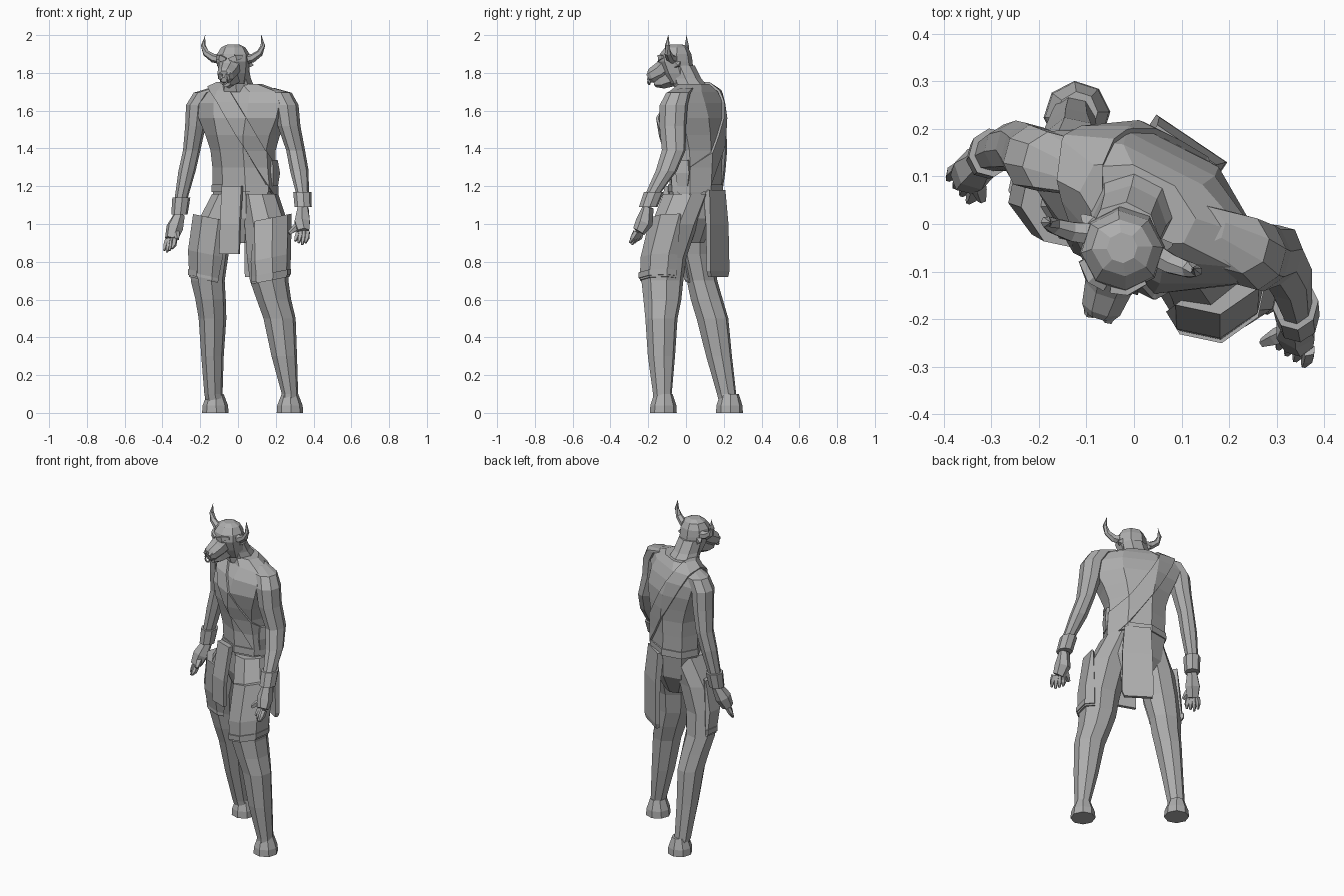
import bpy, bmesh
from math import sin, cos, pi, radians
from mathutils import Vector, Matrix

CM = 0.01  # all measurements below are in hundredths of a unit
BODY_YAW = -27

if "Cube" in bpy.data.objects:
    bpy.data.objects.remove(bpy.data.objects["Cube"])

clay = bpy.data.materials.new("clay_grey")
clay.use_nodes = True
clay.diffuse_color = (0.42, 0.42, 0.42, 1)
clay.node_tree.nodes["Principled BSDF"].inputs["Base Color"].default_value = clay.diffuse_color


def skin(name, loops):
    """Bridge point loops with quads, cap both ends, make a flat shaded object."""
    bm = bmesh.new()
    rows = [[bm.verts.new(Vector(p) * CM) for p in loop] for loop in loops]
    n = len(rows[0])
    for a, b in zip(rows, rows[1:]):
        for i in range(n):
            j = (i + 1) % n
            bm.faces.new((a[i], a[j], b[j], b[i]))
    bm.faces.new(rows[0])
    bm.faces.new(rows[-1])
    bmesh.ops.recalc_face_normals(bm, faces=bm.faces)
    mesh = bpy.data.meshes.new(name)
    bm.to_mesh(mesh)
    bm.free()
    mesh.materials.append(clay)
    obj = bpy.data.objects.new(name, mesh)
    bpy.context.collection.objects.link(obj)
    return obj


def cut(obj, point, outward, fill=False):
    """Remove everything beyond a plane."""
    bm = bmesh.new()
    bm.from_mesh(obj.data)
    bmesh.ops.bisect_plane(bm, geom=bm.verts[:] + bm.edges[:] + bm.faces[:],
                           plane_co=point * CM, plane_no=outward, clear_outer=True)
    if fill:
        bmesh.ops.holes_fill(bm, edges=bm.edges)
        bmesh.ops.recalc_face_normals(bm, faces=bm.faces)
    bm.to_mesh(obj.data)
    bm.free()


def polygon(rx, ry, n):
    """Polygon with flat sides facing the axes."""
    k = 1 / cos(pi / n)
    turns = [(i + 0.5) * 2 * pi / n for i in range(n)]
    return [Vector((rx * k * cos(t), ry * k * sin(t), 0)) for t in turns]


def loft(name, rings, yaw=BODY_YAW, n=8, grow=0, slope=0):
    """Stack level rings (x, y, z, half width, half depth)."""
    turn = Matrix.Rotation(radians(yaw), 3, "Z")
    loops = []
    for x, y, z, rx, ry in rings:
        loop = []
        for p in polygon(rx + grow, ry + grow, n):
            q = turn @ p
            loop.append((x + q.x, y + q.y, z + slope * q.x))
        loops.append(loop)
    return skin(name, loops)


def tube(name, path, n=6):
    """Sweep a tapering polygon along (point, radius) pairs."""
    pts = [Vector(p) for p, r in path]
    loops = []
    for i, (p, r) in enumerate(path):
        along = pts[min(i + 1, len(pts) - 1)] - pts[max(i - 1, 0)]
        q = along.to_track_quat("Z", "Y")
        loops.append([pts[i] + q @ v for v in polygon(r, r, n)])
    return skin(name, loops)


def frame(x, y, yaw):
    """Return a function from local to world coordinates."""
    m = Matrix.Translation((x, y, 0)) @ Matrix.Rotation(radians(yaw), 4, "Z")
    return lambda a, b, c: m @ Vector((a, b, c))


# Torso with broad chest, sloping shoulders and tapered waist
TORSO = [
    (4, 3, 90, 6, 6), (4, 4, 103, 15, 11.5), (3.5, 5, 117, 16.3, 12),
    (3, 5, 130, 16, 12.3), (2.7, 4.3, 139, 16.5, 13.5), (2.5, 3.5, 147, 19, 14.7),
    (2.5, 3, 156, 23, 15), (2, 3.5, 164, 25, 12.7), (2, 4.5, 170, 22.5, 9),
    (1, 4, 174, 12, 7)]
loft("torso", TORSO)
loft("neck", [(0, 4, 170, 9, 9), (-1, 0.5, 177, 7.3, 7), (-2, -2.5, 184, 7, 6.5)])
loft("belt", [(3.5, 5, 117, 17, 12.8), (3.5, 5, 121, 16.8, 12.8)])

# Shoulder strap, cut as a slanted slice of the torso
strap = loft("chest_strap", TORSO)
body = frame(2.5, 4, BODY_YAW)
slant = (body(0.76, 0.4, 0.51) - body(0, 0, 0)).normalized()
for side in (-1, 1):
    cut(strap, body(11, -15, 145.5) + slant * side * 4.5, slant * side)
shell = strap.modifiers.new("thickness", "SOLIDIFY")
shell.thickness = 0.012
shell.offset = 1
loft("hip_pouch", [(18, -1, 120, 2, 3), (18.5, -1, 127, 2.2, 4), (18, -1, 134, 1.8, 3)], n=4)

# Loincloth flaps
loft("front_flap", [(-4.5, -12, 84, 5.5, 1), (-4, -12, 100, 5.5, 1.2),
                    (-3, -8, 120, 5.5, 1.5)], yaw=-20, n=4)
loft("back_flap", [(11, 17, 72, 8, 1), (11.5, 17, 75, 9, 1.2),
                   (11.5, 16.5, 100, 8.5, 1.5), (10, 15, 118, 7.5, 2)], yaw=-34, n=4)

# Legs with half wrapped thigh guards, and hooves
LEGS = {
    "left": [(11.5, 0, 116, 9, 11.5), (15, -6, 100, 10.8, 11.5), (16, -11.5, 82, 10.5, 11),
             (16.5, -12.5, 70, 9.5, 10.5), (19, -12.5, 60, 8.5, 9.5),
             (22, -13, 50, 8, 8), (24.5, -13, 30, 6.3, 6.8),
             (27.5, -12.5, 10, 4, 4.7), (27.5, -12, 5, 4.5, 5)],
    "right": [(-4.5, 6, 116, 8.5, 10), (-11.5, 5.5, 100, 9.8, 9.5), (-15.3, 6, 84, 9.8, 8.5),
              (-16, 8.5, 70, 8.5, 7.5), (-14.5, 11, 60, 7.5, 8),
              (-13.5, 14, 50, 6.8, 8), (-13.5, 17.5, 30, 5.5, 6.5),
              (-13, 21.5, 10, 4.5, 4.8), (-12, 23, 5, 4.5, 5)],
}
GUARD_BACK = {"left": (-0.6, 0.8, 0), "right": (0.7, 0.7, 0)}
for name, rings in LEGS.items():
    side = 1 if name == "left" else -1
    loft(name + "_leg", rings, yaw=-12)
    x, y, z, rx, ry = rings[1]
    plates = [(x + side, y, z + 3, rx, ry), *rings[2:4]]
    x, y, z, rx, ry = rings[3]
    hem = [(x, y, z + 1, rx, ry), (x, y, z + 4, rx, ry)]
    for part, shape, grow in (("_thigh_guard", plates, 0.8), ("_thigh_band", hem, 1.4)):
        guard = loft(name + part, shape, yaw=-12, grow=grow, slope=side * 0.2)
        cut(guard, Vector(rings[2][:3]), Vector(GUARD_BACK[name]), fill=True)
    x, y = rings[-1][:2]
    loft(name + "_hoof", [(x, y, 0, 6.5, 6.6), (x, y, 4, 6.2, 6.4), (x, y, 10, 4, 4.6)], yaw=-18)

# Arms and wrist cuffs
ARMS = {
    "left": [(14, 0, 172, 5, 4), (22, -4, 169.5, 6, 6), (25.5, -6.5, 163, 6, 7),
             (27, -7, 152, 5.5, 6.7), (30.5, -6.5, 139, 4.5, 6), (32.5, -10.5, 128, 4.5, 5.3),
             (34, -17, 117, 3.2, 3.8), (34.5, -20, 109, 3, 3.4)],
    "right": [(-10, 10, 172, 5, 4), (-17.5, 13, 169.5, 5.5, 6), (-21.5, 14, 163, 5.5, 6.5),
              (-22.5, 15, 152, 5, 6), (-24.5, 16.5, 139, 4.2, 5), (-27, 16, 128, 4.2, 4.6),
              (-30, 15, 114, 3.2, 3.6), (-31, 14, 105, 2.8, 3)],
}
# Palm, finger root and tip, finger spread, thumb tip
HANDS = {
    "left": [(34, -22, 101), (34.5, -25, 96), (33, -28, 89), (-1.8, 1.2), (27, -25, 95)],
    "right": [(-33.5, 11.5, 98), (-35.3, 9.5, 92), (-37, 7, 85), (1.4, -1.6), (-32, 5, 92)],
}
for name, rings in ARMS.items():
    loft(name + "_arm", rings, yaw=-15)
    loft(name + "_cuff", rings[-2:], yaw=-15, grow=1.2)
    wrist = Vector(rings[-1][:3])
    palm, root, tip, spread, thumb = HANDS[name]
    palm, root, tip, thumb = map(Vector, (palm, root, tip, thumb))
    tube(name + "_palm", [(wrist, 2.6), (palm, 4), (root, 3)])
    for i in range(4):
        shift = Vector((*spread, 0)) * (i - 1.5)
        bend = root.lerp(tip, 0.45) + shift
        tube(name + "_finger", [(root + shift * 0.8, 1.3), (bend, 1.2),
                                (tip + shift + Vector((0, 0, abs(i - 1))), 0.5)], n=5)
    tube(name + "_thumb", [(palm, 1.8), (palm.lerp(thumb, 0.6), 1.5), (thumb, 0.8)], n=5)

# Skull, muzzle and jaw
HEAD_YAW = -18
loft("skull", [(-1.5, -2, 174, 5.5, 6), (-2, -4, 180, 7.2, 7.5), (-2.5, -5.5, 186, 8.3, 8.3),
               (-2.5, -5.5, 190, 8, 7.7), (-2.5, -5, 193.5, 6, 5.5), (-2.5, -5, 195, 3, 3)],
     yaw=HEAD_YAW)
head = frame(-2.7, -5, HEAD_YAW)
tube("muzzle", [(head(0, -3, 185), 6), (head(0, -8, 181), 5),
                (head(0, -13, 178.5), 4.2), (head(0, -15, 178), 3)], n=8)
tube("lower_jaw", [(head(0, -2, 178), 4.5), (head(0, -8, 175.5), 3.4),
                   (head(0, -12, 175), 2.2)])
ring = [head(2 * sin(t), -15.3, 176 - 2 * cos(t)) for t in [i * pi / 5 for i in range(10)]]
tube("nose_ring", [(p, 0.35) for p in ring + ring[:1]], n=4)

# Mirrored horns, ears, brows and nostrils
HORN = [(6, 1, 187, 2.3), (11, 0, 187.8, 2), (15, 0, 190.5, 1.6),
        (16.6, 0.3, 194.5, 1.1), (15.6, 0.5, 200, 0.15)]
for side, name in ((1, "left"), (-1, "right")):
    tube(name + "_horn", [(head(side * x, y, z), r) for x, y, z, r in HORN])
    tube(name + "_ear", [(head(side * 6, 2, 184.5), 1.2), (head(side * 8, 3, 184.5), 1.6),
                         (head(side * 10, 4, 184), 0.3)], n=4)
    tube(name + "_brow", [(head(side, -8.3, 186.5), 1.4), (head(side * 4, -7.6, 188), 1.5),
                          (head(side * 7, -5, 188.5), 0.8)], n=4)
    tube(name + "_nostril", [(head(side * 2, -13, 180), 1.5),
                             (head(side * 2, -15.5, 178.5), 1)], n=5)
